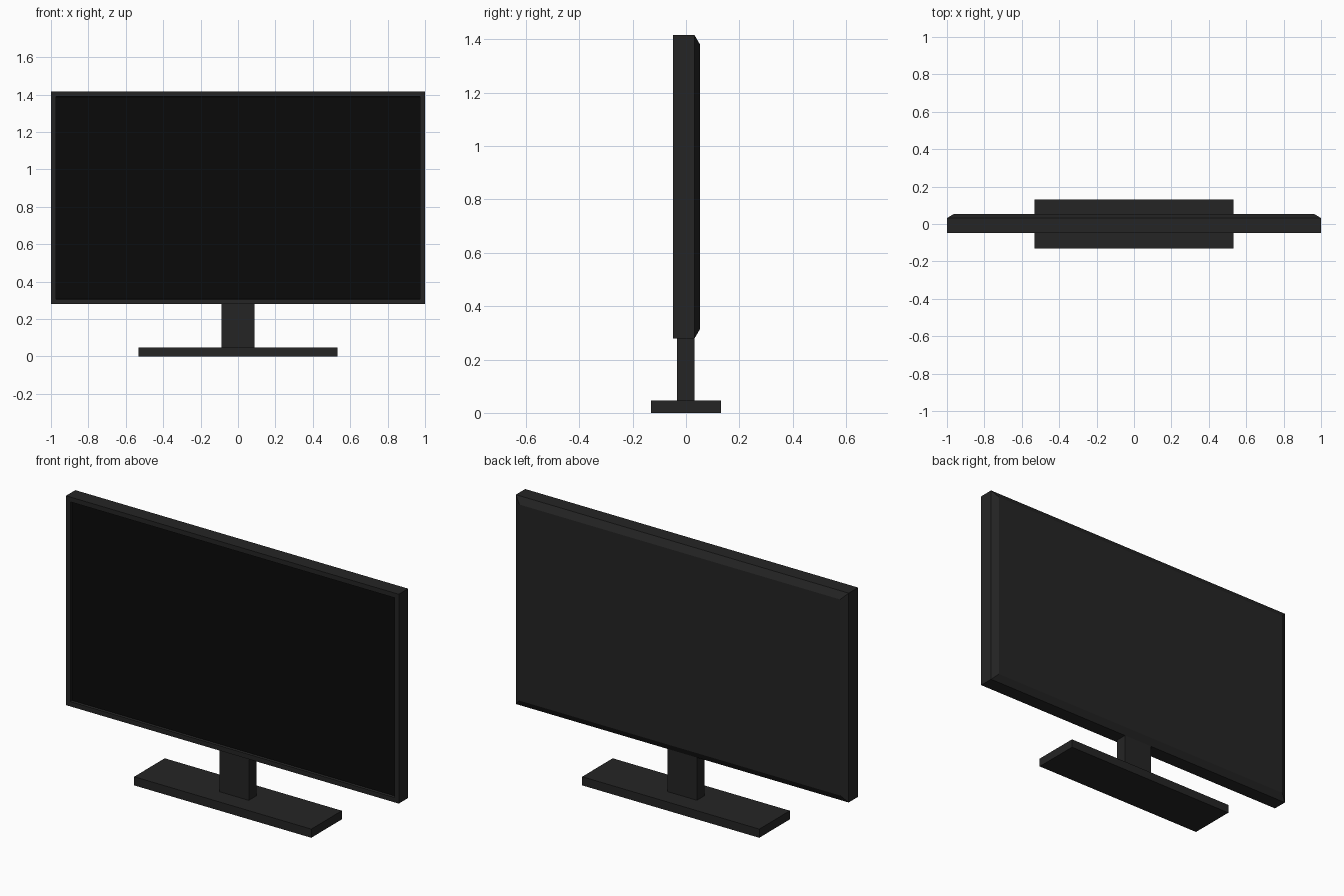
import bpy, bmesh

if "Cube" in bpy.data.objects:
    bpy.data.objects.remove(bpy.data.objects["Cube"])


def material(name, value):
    m = bpy.data.materials.new(name)
    m.diffuse_color = (value, value, value, 1)
    m.use_nodes = True
    m.node_tree.nodes["Principled BSDF"].inputs["Base Color"].default_value = m.diffuse_color
    return m


casing = material("dark_casing", 0.018)
glass = material("black_screen", 0.003)


def finish(bm, name, mat):
    bmesh.ops.recalc_face_normals(bm, faces=bm.faces)
    mesh = bpy.data.meshes.new(name)
    bm.to_mesh(mesh)
    bm.free()
    ob = bpy.data.objects.new(name, mesh)
    bpy.context.collection.objects.link(ob)
    mesh.materials.append(mat)
    return ob


def box(name, x, y0, y1, z0, z1, mat):
    bm = bmesh.new()
    bmesh.ops.create_cube(bm, size=1)
    for v in bm.verts:
        v.co = (v.co.x * 2 * x, y0 if v.co.y < 0 else y1, z0 if v.co.z < 0 else z1)
    return finish(bm, name, mat)


# Stand
box("base", 0.532, -0.131, 0.131, 0, 0.047, casing)
box("neck", 0.088, -0.033, 0.032, 0.047, 0.285, casing)

# Display housing: rectangular rings (inset, y) from the screen recess to the back
Z0, Z1 = 0.279, 1.416
bm = bmesh.new()
rings = []
for inset, y in [(0.028, -0.036), (0.026, -0.048), (0, -0.048), (0, 0.032), (0.036, 0.053)]:
    x, lo, hi = 1 - inset, Z0 + inset, Z1 - inset
    rings.append([bm.verts.new(c) for c in
                  [(-x, y, lo), (x, y, lo), (x, y, hi), (-x, y, hi)]])
for a, b in zip(rings, rings[1:]):
    for i in range(4):
        j = (i + 1) % 4
        bm.faces.new((a[i], a[j], b[j], b[i]))
bm.faces.new(rings[-1])
screen = bm.faces.new(rings[0])
screen.material_index = 1
housing = finish(bm, "display_housing", casing)
housing.data.materials.append(glass)
